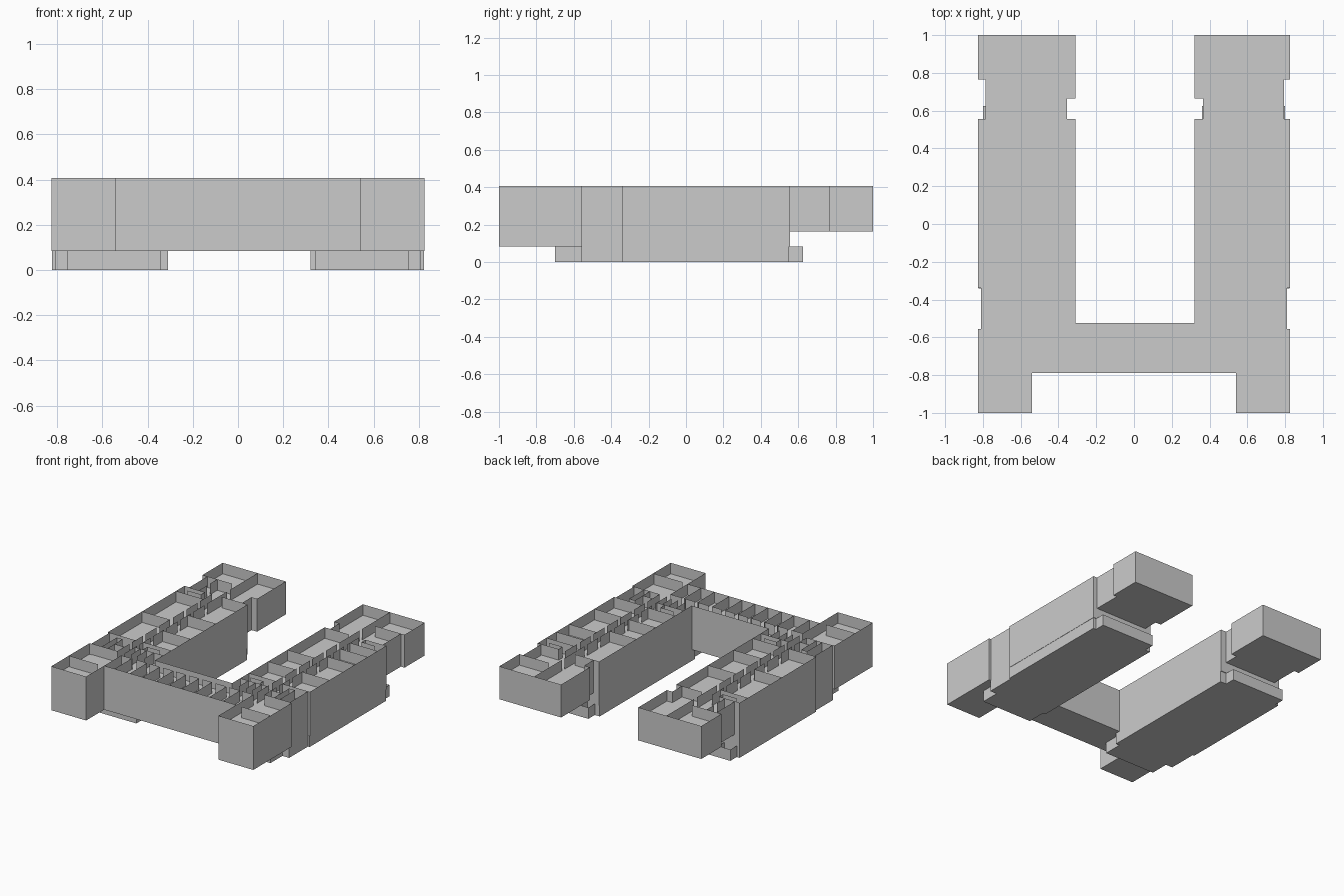
import bpy, bmesh, math

if "Cube" in bpy.data.objects:
    bpy.data.objects.remove(bpy.data.objects["Cube"])

LEVELS = [0.083, 0.164, 0.245, 0.326]   # storey floor heights
STOREY = 0.081


def finish(name, bm):
    me = bpy.data.meshes.new(name)
    bm.to_mesh(me)
    bm.free()
    ob = bpy.data.objects.new(name, me)
    bpy.context.collection.objects.link(ob)
    return ob


def sheet(bm, a, b, z, h):
    """Thin upright wall panel from a to b."""
    bm.faces.new([bm.verts.new(p) for p in (
        (a[0], a[1], z), (b[0], b[1], z), (b[0], b[1], z + h), (a[0], a[1], z + h))])


def doored(a, b, pitch=0.15, gap=0.03):
    """Split a wall into panels with door openings between them."""
    length = math.dist(a, b)
    n = max(1, round(length / pitch))
    at = lambda t: (a[0] + (b[0] - a[0]) * t, a[1] + (b[1] - a[1]) * t)
    g = gap / length
    return [(at(i / n + (g / 2 if i else 0)), at((i + 1) / n - (g / 2 if i < n - 1 else 0)))
            for i in range(n)]


def storey(name, outline, walls, z, h):
    """Floor plate, outer walls and partitions, left open on top."""
    bm = bmesh.new()
    floor = bm.faces.new([bm.verts.new((x, y, z)) for x, y in outline])
    floor.normal_update()
    bmesh.ops.triangulate(bm, faces=[floor], ngon_method='EAR_CLIP')
    for a, b in zip(outline, outline[1:] + outline[:1]):
        sheet(bm, a, b, z, h)
    for a, b in walls:
        sheet(bm, a, b, z, h)
    return finish(name, bm)


def wing_outline(inner, neck, rear):
    """Half of the U, from the front inside corner round to the court."""
    pts = [(0.54, -0.79), (0.54, -1), (0.825, -1), (0.825, -0.555), (0.81, -0.555),
           (0.81, -0.34), (0.825, -0.34), (0.825, 0.555)]
    if rear:
        pts += [(neck, 0.555), (neck, 0.765), (0.825, 0.765), (0.825, 1), (inner, 1),
                (inner, 0.665), (inner + 0.045, 0.665), (inner + 0.045, 0.555)]
    return pts + [(inner, 0.555), (inner, -0.525)]


def flip(pts):
    return [(-x, y) for x, y in pts]


def u_outline(rear):
    return wing_outline(0.32, 0.795, rear) + flip(wing_outline(0.31, 0.785, rear))[::-1]


def wing_walls(inner, inner_rooms, outer_rooms, rear):
    """Corridor walls and room partitions shared by both wings."""
    w = doored((0.54, -0.55), (0.54, 0.555)) + doored((0.60, -0.55), (0.60, 0.555))
    w += [((0.54, -0.79), (0.54, -0.59)), ((0.585, -0.795), (0.82, -0.795)),
          ((0.60, -0.55), (0.81, -0.55)), ((0.60, -0.34), (0.81, -0.34))]
    w += [((inner, y), (0.54, y)) for y in inner_rooms]
    w += [((0.60, y), (0.825, y)) for y in outer_rooms]
    # Washroom cells next to the court
    w += [((x, -0.54), (x, -0.43)) for x in (0.385, 0.445, 0.495)]
    w += [((0.37, -0.38), (0.475, -0.38)), ((0.475, -0.38), (0.475, -0.43))]
    # Lift shaft in the recessed outer bay
    w += [((0.68, -0.55), (0.68, -0.375)), ((0.68, -0.375), (0.727, -0.375)),
          ((0.727, -0.375), (0.727, -0.55)), ((0.60, -0.468), (0.68, -0.468))]
    # Rear stair
    w += [((0.655, 0.505), (0.765, 0.505)), ((0.655, 0.505), (0.655, 0.55)),
          ((0.655, 0.55), (0.82, 0.55))]
    if rear:
        w += doored((0.54, 0.555), (0.54, 0.765), 0.1) + [((0.54, 0.765), (0.54, 1))]
        w += [((0.585, 0.765), (0.82, 0.765)), ((inner + 0.045, 0.555), (0.52, 0.555))]
    return w


def all_walls(rear):
    right = wing_walls(0.32, (0.12, -0.105, -0.33, -0.43), (0.45, 0.335, 0.185, -0.11), rear)
    left = wing_walls(0.31, (0.185, -0.11, -0.335, -0.43), (0.455, 0.06), rear)
    if rear:
        left += doored((0.705, 0.56), (0.705, 0.765), 0.1)
    # Connecting bridge: corridor wall and a row of small rooms
    bridge = doored((-0.54, -0.59), (0.54, -0.59), 0.11)
    bridge += [((x, -0.79), (x, -0.59)) for x in
               (-0.455, -0.33, -0.225, -0.115, -0.01, 0.095, 0.20, 0.32, 0.43)]
    return right + [tuple(flip(s)) for s in left] + bridge


# Upper storeys (the rear blocks overhang from the second one up)
for i, z in enumerate(LEVELS):
    rear = i > 0
    storey(f"storey_{i + 1}", u_outline(rear), all_walls(rear), z, STOREY)

# Basements under each wing, with an open-topped porch at the rear
for side, name in ((1, "right"), (-1, "left")):
    inner = 0.32 if side > 0 else 0.31
    base = [(0.34, -0.70), (0.755, -0.70), (0.755, -0.56), (0.81, -0.56), (0.81, -0.342),
            (0.823, -0.342), (0.823, 0.55), (inner, 0.55), (inner, -0.56), (0.34, -0.56)]
    porch = [(0.36, 0.55), (0.80, 0.55), (0.80, 0.625), (0.36, 0.625)]
    cells = [((x, 0.55), (x, 0.625)) for x in (0.42, 0.48, 0.54, 0.60, 0.70)]
    if side < 0:
        base, porch, cells = flip(base), flip(porch), [tuple(flip(c)) for c in cells]
    storey(f"{name}_basement", base, [], 0, 0.083)
    storey(f"{name}_rear_porch", porch, cells, 0, 0.083)
